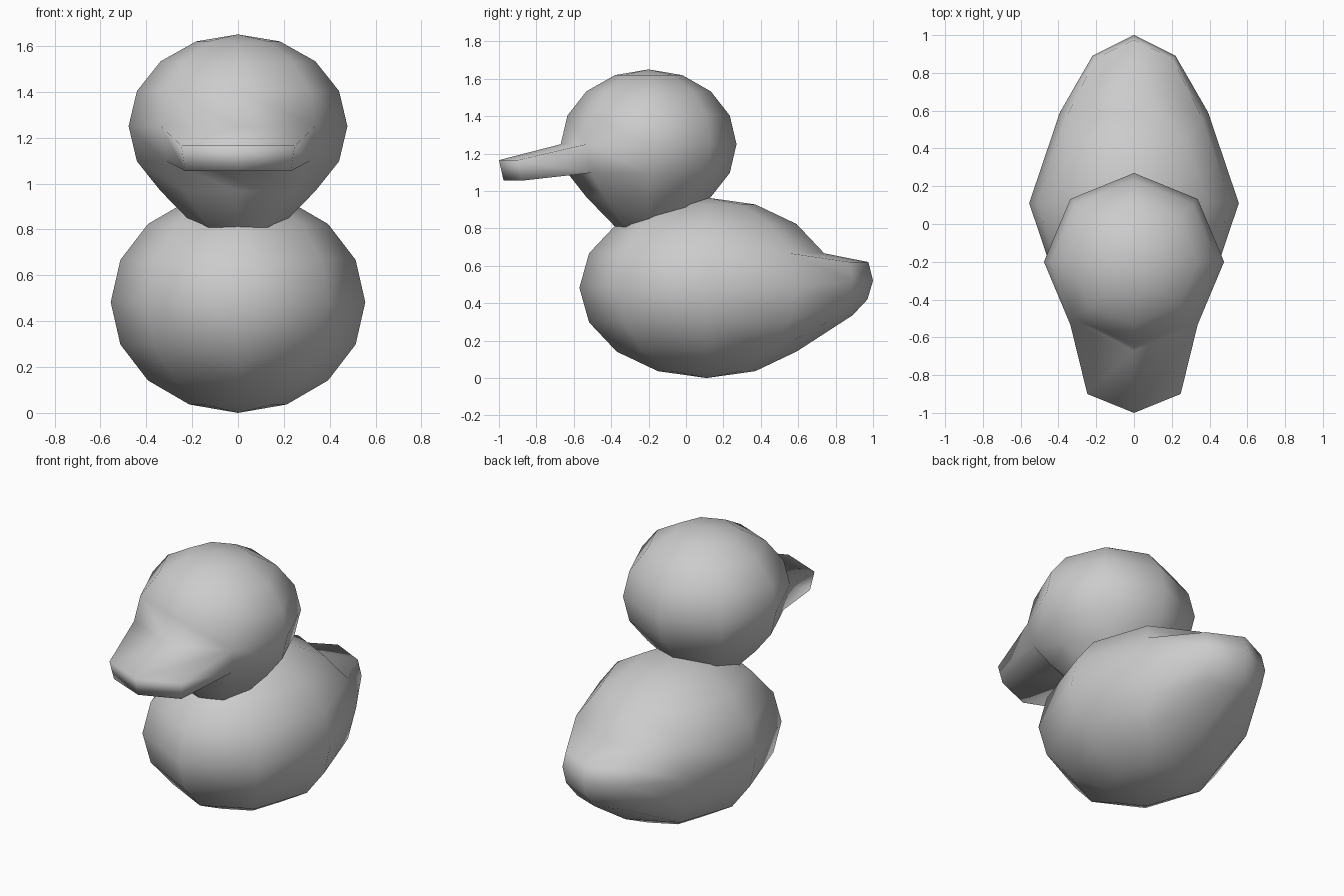
import bpy, bmesh
from mathutils import Vector

if "Cube" in bpy.data.objects:
    bpy.data.objects.remove(bpy.data.objects["Cube"])


def blob(name, centre, radii, sign, z_range, rows, reshape=None):
    """Eight-sided ball whose end faces (towards sign * y) are pulled out.
    rows: (z, corner x, corner y, middle y) of the pulled end, top to bottom."""
    bm = bmesh.new()
    bmesh.ops.create_uvsphere(bm, u_segments=8, v_segments=8, radius=1)
    for v in bm.verts:
        v.co = Vector(c + r * p for c, r, p in zip(centre, radii, v.co))

    # pick the two end columns inside the height range
    lo, hi = z_range
    picked = []
    for f in bm.faces:
        c = f.calc_center_median()
        outward = sign * (c.y - centre[1]) / radii[1]
        if lo < c.z < hi and outward > abs(c.x) / radii[0] + 0.01:
            picked.append(f)
    res = bmesh.ops.extrude_face_region(bm, geom=picked)
    new = [g for g in res["geom"] if isinstance(g, bmesh.types.BMVert)]
    old = [f for f in picked if f.is_valid]
    if old:
        bmesh.ops.delete(bm, geom=old, context='FACES')

    # place the pulled rows
    levels = sorted({round(v.co.z, 3) for v in new}, reverse=True)
    for v in new:
        i = min(range(len(levels)), key=lambda k: abs(levels[k] - v.co.z))
        z, cx, cy, my = rows[i]
        if abs(v.co.x) < 0.01:
            v.co = (0, my, z)
        else:
            v.co = (cx if v.co.x > 0 else -cx, cy, z)
    if reshape:
        reshape(bm)

    bmesh.ops.recalc_face_normals(bm, faces=bm.faces)
    for f in bm.faces:
        f.smooth = True
    mesh = bpy.data.meshes.new(name)
    bm.to_mesh(mesh)
    bm.free()
    obj = bpy.data.objects.new(name, mesh)
    bpy.context.collection.objects.link(obj)
    return obj


def lower_neck(bm):
    # draw the bottom of the head down into the body
    for v in bm.verts:
        if v.co.z < 0.86:
            v.co.z = 0.74
        elif v.co.z < 0.9:
            v.co.z = 0.81


# body with the raised tail at the back
blob("body_and_tail", (0, 0.11, 0.4825), (0.555, 0.68, 0.4825), 1, (0.17, 0.65),
     [(0.62, 0.205, 0.875, 0.975), (0.52, 0.22, 0.89, 1.0),
      (0.42, 0.205, 0.875, 0.97), (0.335, 0.16, 0.83, 0.89)])

# head with the flat bill at the front
blob("head_and_bill", (0, -0.2, 1.25), (0.477, 0.47, 0.4), -1, (1.11, 1.24),
     [(1.165, 0.247, -0.9, -1.0), (1.055, 0.23, -0.88, -0.975)],
     lower_neck)
